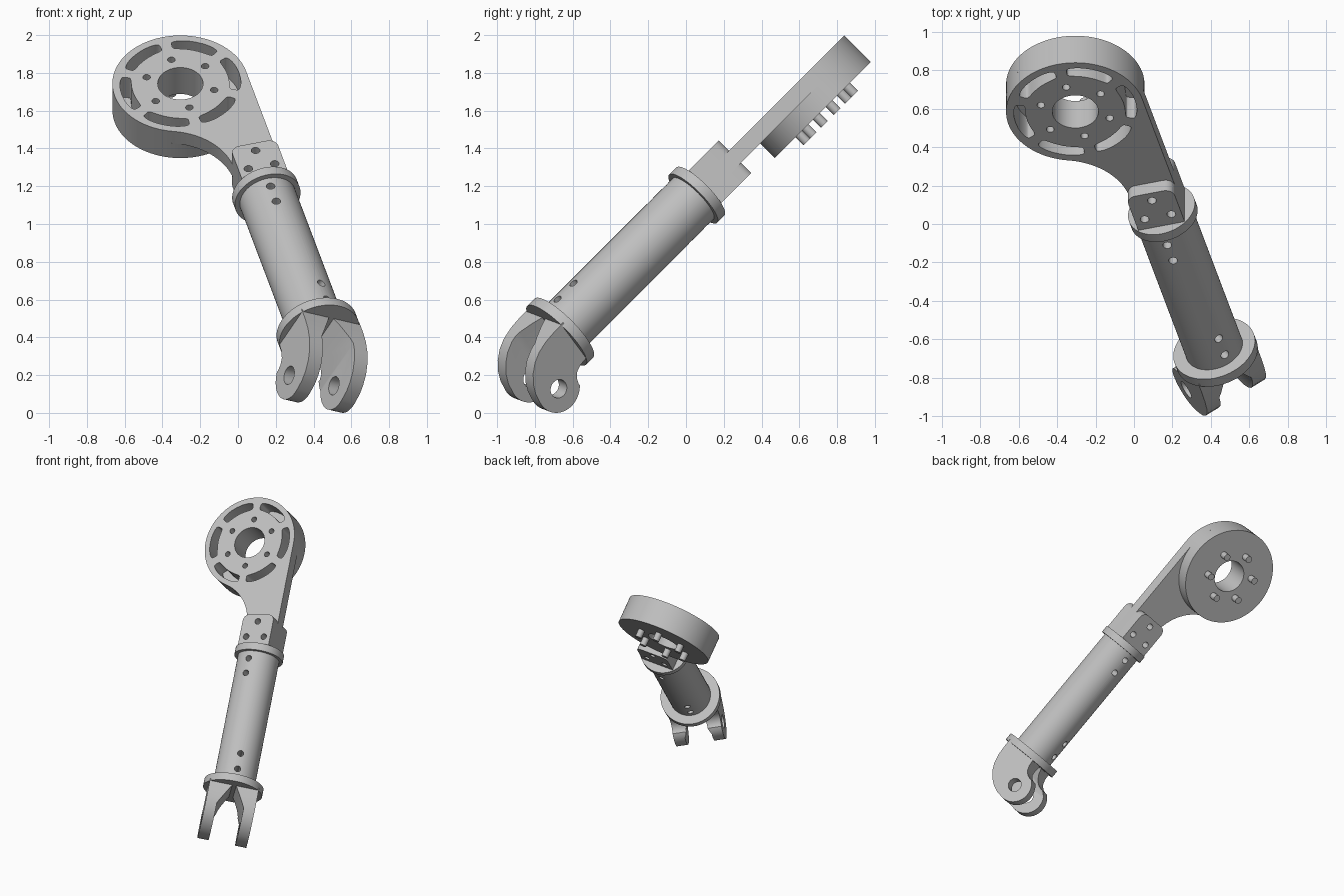
import bpy, bmesh
from math import sin, cos, pi, radians, copysign
from mathutils import Matrix

if "Cube" in bpy.data.objects:
    bpy.data.objects.remove(bpy.data.objects["Cube"])

metal = bpy.data.materials.new("light_grey_metal")
metal.use_nodes = True
grey = (0.52, 0.52, 0.52, 1)
metal.diffuse_color = grey
metal.node_tree.nodes["Principled BSDF"].inputs["Base Color"].default_value = grey

# Arm frame: local y runs along the tube, local z is the slotted face's normal
FRAME = (Matrix.Translation((0.15, 0.057, 1.153))
         @ Matrix.Rotation(radians(45), 4, 'X') @ Matrix.Rotation(radians(15), 4, 'Z'))
# Fork frame: turned about the tube
FORK = FRAME @ Matrix.Rotation(radians(30), 4, 'Y')

PLACE = {
    'X': lambda a, b, h: (h, b, a),
    'Y': lambda a, b, h: (a, h, b),
    'Z': lambda a, b, h: (a, b, h),
}


def arc(cx, cy, r, start=0, end=360, steps=64):
    full = abs(end - start) == 360
    n = steps if full else steps + 1
    return [(cx + r * cos(radians(start + (end - start) * i / steps)),
             cy + r * sin(radians(start + (end - start) * i / steps))) for i in range(n)]


def prism(name, outlines, lo, hi, axis='Z', frame=FRAME):
    """Extrude one or more outlines along an axis of the frame."""
    bm = bmesh.new()
    for pts in outlines:
        rings = [[bm.verts.new(PLACE[axis](a, b, h)) for a, b in pts] for h in (lo, hi)]
        bm.faces.new(rings[0])
        bm.faces.new(rings[1])
        for i in range(len(pts)):
            j = (i + 1) % len(pts)
            bm.faces.new((rings[0][i], rings[0][j], rings[1][j], rings[1][i]))
    bmesh.ops.recalc_face_normals(bm, faces=bm.faces)
    mesh = bpy.data.meshes.new(name)
    bm.to_mesh(mesh)
    bm.free()
    mesh.materials.append(metal)
    obj = bpy.data.objects.new(name, mesh)
    obj.matrix_world = frame
    bpy.context.collection.objects.link(obj)
    return obj


cutters = []
parts = []


def cutter(*args, **kw):
    obj = prism(*args, **kw)
    obj.hide_render = True
    cutters.append(obj)
    return obj


def part(name, outlines, lo, hi, axis='Z', frame=FRAME, cuts=()):
    obj = prism(name, outlines, lo, hi, axis, frame)
    for c in cuts:
        mod = obj.modifiers.new("cut", 'BOOLEAN')
        mod.operation = 'DIFFERENCE'
        mod.solver = 'EXACT'
        mod.object = c
    parts.append(obj)


# Hub layout
HX, HY, HR = -0.235, 0.881, 0.36
PLATE, CHEEK = 0.045, 0.122


def polar(r, deg):
    return HX + r * cos(radians(deg)), HY + r * sin(radians(deg))


def slot(mid):
    """Curved pocket with rounded corners."""
    pts = []
    for i in range(48):
        t = 2 * pi * i / 48
        c, s = cos(t), sin(t)
        pts.append(polar(0.29 + 0.031 * copysign(abs(c) ** 0.35, c),
                         mid + 24 * copysign(abs(s) ** 0.6, s)))
    return pts


sixths = range(0, 360, 60)
bore = cutter("bore_cutter", [arc(HX, HY, 0.12)], -0.4, 0.4)
slots = cutter("slot_cutter", [slot(a) for a in sixths], -0.105, 0.3)
studs = [polar(0.185, a + 30) for a in sixths]
stud_holes = cutter("stud_hole_cutter", [arc(x, y, 0.02, steps=20) for x, y in studs], -0.02, 0.3)
clamp_holes = cutter("clamp_hole_cutter",
                     [arc(x, y, 0.023, steps=24) for x, y in ((0, 0.22), (-0.072, 0.098), (0.072, 0.098))],
                     -0.4, 0.4)

# Hub: slotted face plate running into the neck, drum behind it, studs at the back
neck = arc(HX, HY, HR, 0, 249.3, 80) + arc(-0.493, 0.2, 0.368, 69.3, 0, 24) + [(-0.125, 0.02), (0.125, 0.02)]
part("arm_plate", [neck], -PLATE, PLATE, cuts=(bore, slots, stud_holes, clamp_holes))
part("hub_drum", [arc(HX, HY, HR, steps=96)], -0.153, -PLATE, cuts=(bore, slots))
for i, (x, y) in enumerate(studs):
    part(f"hub_stud_{i + 1}", [arc(x, y, 0.025, steps=20)], -0.213, -0.15)

# Clamp cheeks on both sides of the neck
tab = ([(-0.125, 0.01), (0.125, 0.01)] + arc(0.075, 0.225, 0.05, 0, 90, 8)
       + arc(-0.075, 0.225, 0.05, 90, 180, 8))
for side, lo, hi in (("front", PLATE, CHEEK), ("back", -CHEEK, -PLATE)):
    part(f"{side}_clamp_cheek", [tab], lo, hi, cuts=(clamp_holes,))

# Tube with flanges and cross holes
upper_holes = cutter("upper_hole_cutter", [arc(0, y, 0.023, steps=24) for y in (-0.088, -0.205)], -0.4, 0.4)
lower_holes = cutter("lower_hole_cutter", [arc(0, y, 0.023, steps=24) for y in (-0.84, -0.963)], -0.4, 0.4, frame=FORK)
part("tube", [arc(0, 0, 0.153)], -1.05, 0, 'Y', cuts=(upper_holes, lower_holes))
part("upper_flange", [arc(0, 0, 0.18)], -0.028, 0.028, 'Y')
part("lower_flange", [arc(0, 0, 0.22)], -1.087, -1.03, 'Y')

# Fork: side profile, then a wedge-topped gap and a pin hole
PS, PW = -0.135, -1.31
profile = ([(-0.12, -1.07), (-0.125, -1.13), (-0.14, -1.17), (-0.168, -1.195), (-0.2, -1.205)]
           + arc(PS, PW, 0.13, 125, 280, 24)
           + [(-0.06, -1.43), (-0.01, -1.41), (0.04, -1.375), (0.08, -1.33), (0.108, -1.275),
              (0.124, -1.21), (0.13, -1.14), (0.13, -1.07)])
half_gap = [(0.1, -1.7), (0.1, -1.24), (0.015, -1.087)]
gap = cutter("fork_gap_cutter", [half_gap + [(-x, y) for x, y in reversed(half_gap)]], -0.5, 0.5, frame=FORK)
pin = cutter("fork_pin_cutter", [arc(PS, PW, 0.05, steps=40)], -0.5, 0.5, 'X', FORK)
part("fork", [profile], -0.183, 0.183, 'X', FORK, cuts=(gap, pin))

# Bake the cuts, drop the cutters, smooth the round walls
bpy.context.view_layer.update()
graph = bpy.context.evaluated_depsgraph_get()
baked = [(o, bpy.data.meshes.new_from_object(o.evaluated_get(graph))) for o in parts]
for obj, mesh in baked:
    obj.modifiers.clear()
    obj.data = mesh
for c in cutters:
    bpy.data.objects.remove(c)
bpy.context.view_layer.update()
for obj in parts:
    obj.select_set(True)
bpy.context.view_layer.objects.active = parts[0]
bpy.ops.object.shade_smooth_by_angle(angle=radians(30))
